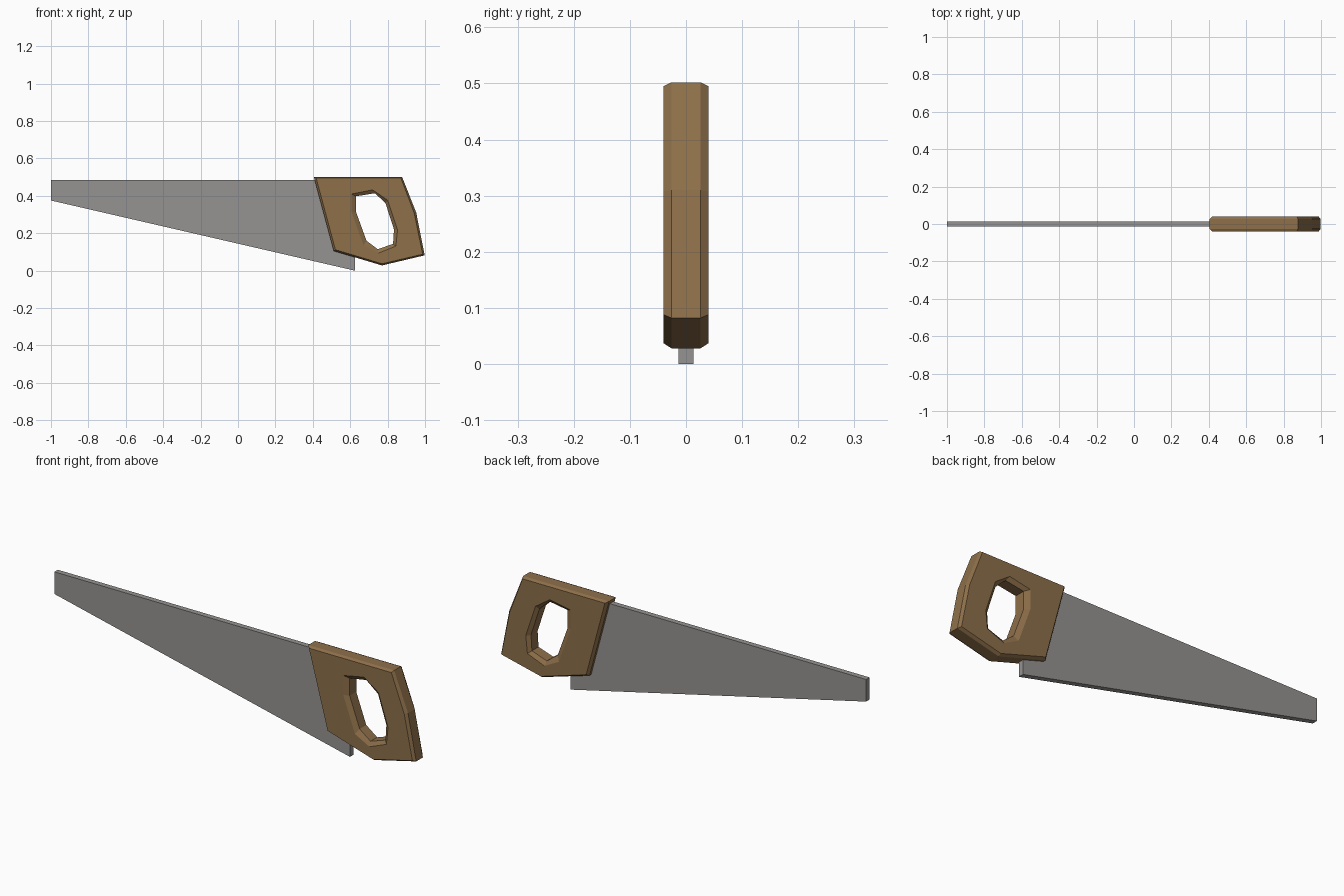
import bpy, bmesh

if "Cube" in bpy.data.objects:
    bpy.data.objects.remove(bpy.data.objects["Cube"])


def material(name, rgb):
    m = bpy.data.materials.new(name)
    m.diffuse_color = (*rgb, 1)
    m.use_nodes = True
    m.node_tree.nodes["Principled BSDF"].inputs["Base Color"].default_value = m.diffuse_color
    return m


def finish(bm, name, mat):
    bmesh.ops.recalc_face_normals(bm, faces=bm.faces)
    me = bpy.data.meshes.new(name)
    bm.to_mesh(me)
    bm.free()
    me.materials.append(mat)
    ob = bpy.data.objects.new(name, me)
    bpy.context.collection.objects.link(ob)
    return ob


def ring(bm, pts, y):
    return [bm.verts.new((x, y, z)) for x, z in pts]


def bridge(bm, a, b):
    n = len(a)
    for i in range(n):
        j = (i + 1) % n
        bm.faces.new((a[i], a[j], b[j], b[i]))


wood = material("brown wood", (0.27, 0.16, 0.068))
steel = material("grey steel", (0.305, 0.295, 0.285))

# Blade: tapered flat plate, its heel tucked into the handle
blade_outline = [(-1, 0.485), (-1, 0.375), (0.625, 0.0), (0.625, 0.30), (0.58, 0.485)]
bm = bmesh.new()
front, back = ring(bm, blade_outline, -0.0135), ring(bm, blade_outline, 0.0135)
bm.faces.new(front)
bm.faces.new(back)
bridge(bm, front, back)
finish(bm, "blade", steel)

# Handle: chamfered grip; each profile is given at the face and at the rim
rim = [(0.405, 0.502), (0.877, 0.502), (0.953, 0.31), (0.998, 0.082), (0.77, 0.028), (0.512, 0.105)]
face = [(0.418, 0.495), (0.871, 0.495), (0.942, 0.308), (0.987, 0.088), (0.77, 0.037), (0.521, 0.112)]
hole_face = [(0.607, 0.41), (0.72, 0.432), (0.80, 0.377), (0.853, 0.217),
             (0.844, 0.131), (0.751, 0.094), (0.671, 0.136), (0.607, 0.313)]
hole_rim = [(0.632, 0.398), (0.732, 0.414), (0.788, 0.362), (0.834, 0.220),
            (0.829, 0.143), (0.747, 0.115), (0.687, 0.160), (0.632, 0.311)]

bm = bmesh.new()
for outer, inner in ((face, rim), (hole_face, hole_rim)):
    levels = [ring(bm, outer, -0.04), ring(bm, inner, -0.026),
              ring(bm, inner, 0.026), ring(bm, outer, 0.04)]
    for a, b in zip(levels, levels[1:]):
        bridge(bm, a, b)

# Flat sides of the handle, filled between outline and grip hole
for side in (-0.04, 0.04):
    edges = [e for e in bm.edges if all(abs(v.co.y - side) < 1e-4 for v in e.verts)]
    bmesh.ops.triangle_fill(bm, edges=edges, use_beauty=True, use_dissolve=False,
                            normal=(0, 1 if side > 0 else -1, 0))
finish(bm, "handle", wood)
